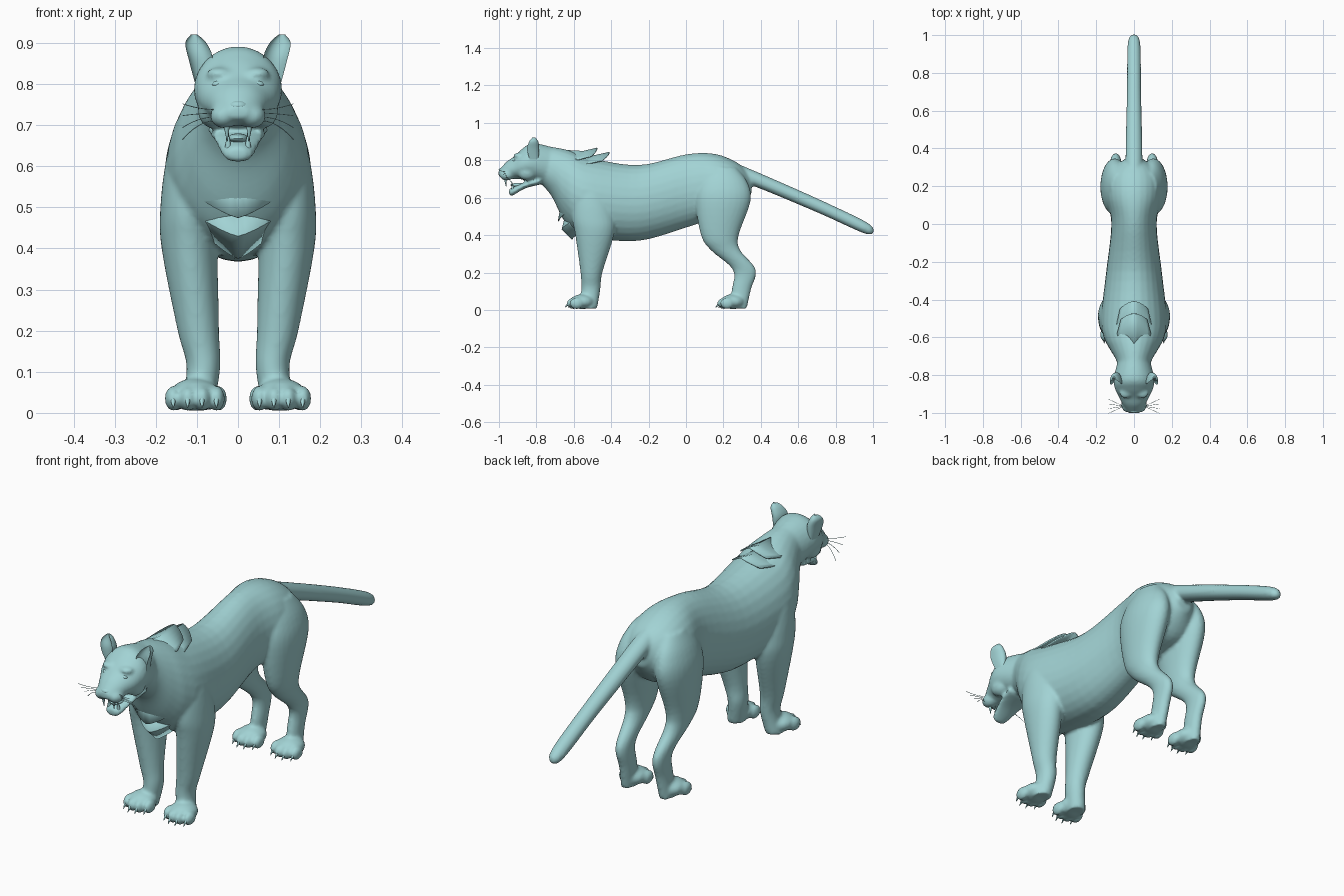
import bpy, bmesh
from math import sin, cos, pi
from mathutils import Vector

cube = bpy.data.objects.get("Cube")
if cube:
    bpy.data.objects.remove(cube)

mat = bpy.data.materials.new("pale teal")
mat.use_nodes = True
teal = (.36, .65, .66, 1)
mat.diffuse_color = teal
mat.node_tree.nodes["Principled BSDF"].inputs["Base Color"].default_value = teal


def finish(name, bm):
    bmesh.ops.recalc_face_normals(bm, faces=bm.faces)
    mesh = bpy.data.meshes.new(name)
    bm.to_mesh(mesh)
    bm.free()
    mesh.materials.append(mat)
    ob = bpy.data.objects.new(name, mesh)
    bpy.context.collection.objects.link(ob)
    return ob


def refine(rows, steps=5):
    """Smooth interpolation through the given sections."""
    rows = [Vector(r) for r in rows]
    last = len(rows) - 1
    out = []
    for i in range(last):
        before, start, end, after = (rows[min(max(i + k, 0), last)] for k in (-1, 0, 1, 2))
        leave, arrive = (end - before) / 2, (after - start) / 2
        for s in range(steps):
            t = s / steps
            ease = t * t * (3 - 2 * t)
            out.append(start.lerp(end, ease) + leave * t * (1 - t) ** 2
                       - arrive * t * t * (1 - t))
    return out + [rows[last]]


def upright_ring(row, angle):
    """Section across y: y, top, bottom, half width; widest a little below the middle."""
    y, top, bottom, half = row
    middle = bottom + .47 * (top - bottom)
    reach = top - middle if sin(angle) > 0 else middle - bottom
    return half * cos(angle), y, middle + reach * sin(angle)


def level_ring(row, angle):
    """Section across z: z, inner and outer x, front and back y."""
    z, inner, outer, front, back = row
    return ((inner + outer) / 2 + (outer - inner) / 2 * cos(angle),
            (front + back) / 2 + (back - front) / 2 * sin(angle), z)


def cupped_ring(row, angle):
    """Crescent section across z, hollow at the front."""
    z, inner, outer, front, back = row
    bulge = max(sin(angle), -.45 * sin(angle))
    return (inner + outer) / 2 + (outer - inner) / 2 * cos(angle), front + (back - front) * bulge, z


def loft(name, ring, rows, side=1, count=28):
    bm = bmesh.new()
    loops = []
    for row in refine(rows):
        points = [ring(row, 2 * pi * k / count) for k in range(count)]
        loops.append([bm.verts.new((x * side, y, z)) for x, y, z in points])
    for a, b in zip(loops, loops[1:]):
        for k in range(count):
            bm.faces.new((a[k], a[k - 1], b[k - 1], b[k]))
    bm.faces.new(loops[0])
    bm.faces.new(loops[-1])
    return finish(name, bm)


def ball(name, centre, size):
    bm = bmesh.new()
    bmesh.ops.create_uvsphere(bm, u_segments=20, v_segments=12, radius=1)
    for v in bm.verts:
        v.co = Vector(centre) + v.co * Vector(size)
    return finish(name, bm)


def spike(name, base, tip, radius):
    bm = bmesh.new()
    base, tip = Vector(base), Vector(tip)
    axis = tip - base
    bmesh.ops.create_cone(bm, cap_ends=True, segments=10, radius1=radius,
                          radius2=radius / 10, depth=axis.length)
    turn = axis.to_track_quat("Z", "Y")
    for v in bm.verts:
        v.co = (base + tip) / 2 + turn @ v.co
    return finish(name, bm)


def flap(name, rows, sweep, lift, count=10):
    """Bent fur plate: rows of half width, y, z; sides shifted by sweep in y and lift in z."""
    bm = bmesh.new()
    grid = []
    for half, y, z in rows:
        spots = [2 * k / count - 1 for k in range(count + 1)]
        grid.append([bm.verts.new((half * s, y + sweep * s * s, z + lift * abs(s) ** 1.3))
                     for s in spots])
    for a, b in zip(grid, grid[1:]):
        for k in range(count):
            bm.faces.new((a[k], a[k + 1], b[k + 1], b[k]))
    finish(name, bm).modifiers.new("thickness", "SOLIDIFY").thickness = .006


def whisker(name, side, k):
    curve = bpy.data.curves.new(name, "CURVE")
    curve.dimensions = "3D"
    curve.bevel_depth = .001
    curve.bevel_resolution = 1
    line = curve.splines.new("POLY")
    line.points.add(6)
    for i, point in enumerate(line.points):
        t = i / 6
        point.co = (side * (.055 + .08 * t), -.965 + (k - 1.5) * .025 * t,
                    .738 - k * .009 - (k - .7) * .02 * t * t, 1)
    curve.materials.append(mat)
    bpy.context.collection.objects.link(bpy.data.objects.new(name, curve))


# Torso, head, jaw and tail
torso = loft("torso", upright_ring, [
    (-.79, .885, .69, .075), (-.72, .872, .61, .095), (-.66, .862, .49, .13),
    (-.6, .845, .42, .16), (-.5, .81, .385, .175), (-.25, .775, .37, .147),
    (0, .832, .44, .12), (.15, .835, .49, .147), (.27, .79, .52, .135), (.35, .72, .62, .04)])
head = loft("head", upright_ring, [
    (-.72, .872, .66, .085), (-.82, .892, .69, .107), (-.875, .862, .698, .1),
    (-.92, .82, .7, .078), (-.96, .792, .7, .058), (-1.002, .745, .715, .025)])
jaw = loft("lower_jaw", upright_ring, [
    (-.78, .71, .67, .075), (-.86, .685, .65, .06), (-.93, .655, .61, .038),
    (-.946, .645, .62, .02)])
tail = loft("tail", upright_ring, [
    (.2, .81, .7, .04), (.34, .755, .67, .045), (.7, .597, .522, .038),
    (.95, .478, .41, .034), (1.003, .437, .412, .012)])
flesh = [torso, head, jaw, tail]

for side, hand in ((1, "left"), (-1, "right")):
    # Legs
    front_leg = loft(hand + "_front_leg", level_ring, [
        (.72, .07, .14, -.56, -.46), (.62, .06, .174, -.6, -.42), (.5, .05, .189, -.61, -.382),
        (.4, .05, .186, -.592, -.385), (.2, .046, .147, -.564, -.447),
        (.11, .043, .125, -.56, -.458), (.008, .06, .14, -.57, -.475)], side)
    hind_leg = loft(hand + "_hind_leg", level_ring, [
        (.76, .04, .12, .12, .27), (.68, .03, .16, .07, .33), (.58, .03, .178, .05, .345),
        (.4, .052, .162, .08, .282), (.32, .062, .147, .132, .29), (.215, .066, .128, .25, .374),
        (.11, .064, .125, .245, .348), (.008, .07, .13, .23, .325)], side)
    flesh += [front_leg, hind_leg]

    # Muzzle pads, brows and cheeks
    flesh.append(ball("muzzle", (side * .033, -.958, .722), (.035, .04, .03)))
    flesh.append(ball("brow", (side * .045, -.893, .825), (.032, .03, .016)))
    flesh.append(ball("cheek", (side * .062, -.85, .735), (.036, .05, .042)))

    # Paws with four toes and claws
    for where, across, along in (("front", .105, -.555), ("hind", .1, .25)):
        flesh.append(ball("paw", (side * across, along, .044), (.062, .065, .04)))
        for k in range(4):
            x = side * (across + (k - 1.5) * .035)
            y = along - (.047 if k in (1, 2) else .03)
            flesh.append(ball("toe", (x, y, .035), (.021, .037, .031)))
            spike(f"{hand}_{where}_claw_{k + 1}", (x, y - .022, .038), (x, y - .046, .012), .009)

    # Ears, eyes, teeth and whiskers
    loft(hand + "_ear", cupped_ring, [
        (.8, .08, .104, -.835, -.79), (.86, .062, .12, -.85, -.785),
        (.9, .077, .128, -.838, -.79), (.921, .1, .114, -.822, -.805)], side)
    ball(hand + "_eye", (side * .047, -.915, .799), (.016, .012, .009))
    spike(hand + "_upper_fang", (side * .028, -.966, .706), (side * .026, -.962, .66), .009)
    spike(hand + "_lower_fang", (side * .024, -.926, .645), (side * .025, -.932, .688), .008)
    for k in range(4):
        whisker(f"{hand}_whisker_{k + 1}", side, k)

# Nose and tongue
ball("nose", (0, -.983, .747), (.024, .018, .013))
ball("tongue", (0, -.89, .668), (.026, .05, .012))

# Fur plates on the shoulders and chest
flap("shoulder_fur_rear", [(.07, -.58, .835), (.095, -.5, .825), (.075, -.41, .845)], -.04, -.045)
flap("shoulder_fur_front", [(.06, -.64, .855), (.09, -.55, .85), (.07, -.475, .868)], -.03, -.045)
flap("chest_fur_upper", [(.09, -.668, .57), (.1, -.685, .475)], .05, .05)
flap("chest_fur_lower", [(.08, -.65, .49), (.085, -.665, .43), (.06, -.61, .375)], .05, .04)

# Fuse the flesh into one smooth skin
bpy.ops.object.select_all(action="DESELECT")
for ob in flesh:
    ob.select_set(True)
bpy.context.view_layer.objects.active = torso
bpy.ops.object.join()
torso.name = "body"
fuse = torso.modifiers.new("fuse", "REMESH")
fuse.mode = "VOXEL"
fuse.voxel_size = .008
fuse.use_smooth_shade = True
soften = torso.modifiers.new("soften", "SMOOTH")
soften.factor = .5
soften.iterations = 5

# Smooth shading on every mesh part
for ob in bpy.context.scene.objects:
    ob.select_set(ob.type == "MESH" and ob.data.materials[:1] == [mat])
bpy.ops.object.shade_smooth_by_angle(angle=.7)
